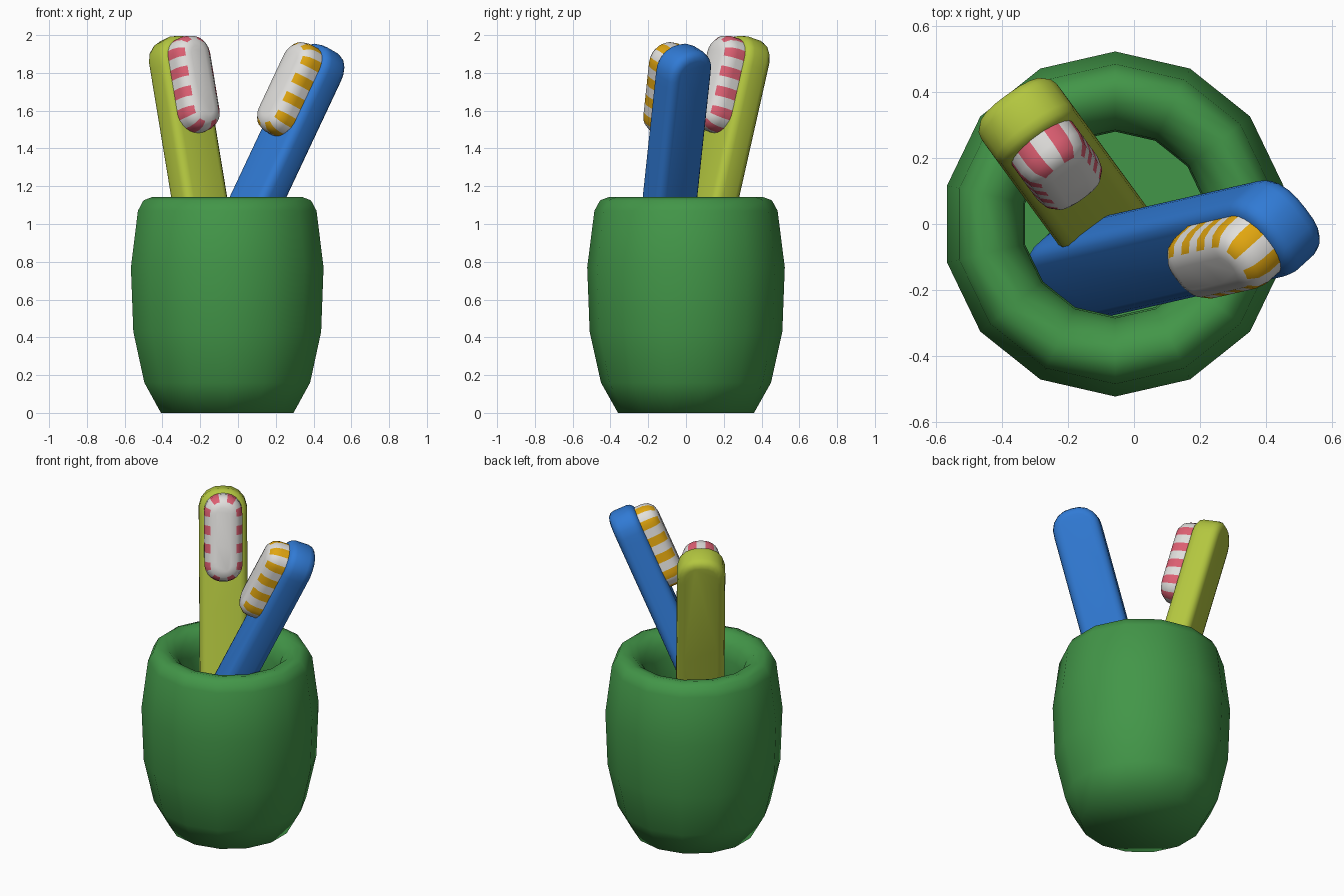
import bpy, bmesh, math
from mathutils import Vector, Matrix

if "Cube" in bpy.data.objects:
    bpy.data.objects.remove(bpy.data.objects["Cube"])


def material(name, rgb):
    m = bpy.data.materials.new(name)
    m.diffuse_color = (*rgb, 1)
    m.use_nodes = True
    m.node_tree.nodes["Principled BSDF"].inputs["Base Color"].default_value = m.diffuse_color
    return m


GREEN = material("green", (0.055, 0.305, 0.065))
BLUE = material("blue", (0.03, 0.195, 0.66))
LIME = material("lime", (0.45, 0.565, 0.05))
WHITE = material("white", (0.75, 0.74, 0.72))
RED = material("coral red", (0.73, 0.115, 0.17))
YELLOW = material("yellow", (0.75, 0.38, 0.005))


def build(name, rings, mats, matrix=Matrix(), rule=None):
    """Skin a stack of closed rings, cap both ends, colour side faces by rule(ring, index)."""
    bm = bmesh.new()
    rows = [[bm.verts.new(matrix @ Vector(p)) for p in ring] for ring in rings]
    n = len(rows[0])
    for j in range(len(rows) - 1):
        for i in range(n):
            k = (i + 1) % n
            f = bm.faces.new((rows[j][i], rows[j][k], rows[j + 1][k], rows[j + 1][i]))
            f.material_index = rule(j, i) if rule else 0
    bm.faces.new(rows[0])
    bm.faces.new(rows[-1])
    bmesh.ops.recalc_face_normals(bm, faces=bm.faces)
    me = bpy.data.meshes.new(name)
    bm.to_mesh(me)
    bm.free()
    for m in mats:
        me.materials.append(m)
    ob = bpy.data.objects.new(name, me)
    bpy.context.collection.objects.link(ob)
    bpy.ops.object.select_all(action='DESELECT')
    ob.select_set(True)
    bpy.context.view_layer.objects.active = ob
    bpy.ops.object.shade_smooth_by_angle(angle=math.radians(80))
    return ob


def outline(hw, hl, r, count):
    """Evenly spaced points and normals around a rounded rectangle, from the top centre."""
    a, b, arc = hw - r, hl - r, math.pi * r / 2
    q = a + arc + b
    pts = []
    for i in range(count):
        s = 4 * q * i / count
        quad = min(3, int(s / q + 1e-9))
        s = (s, 2 * q - s, s - 2 * q, 4 * q - s)[quad]
        sx, sy = ((1, 1), (1, -1), (-1, -1), (-1, 1))[quad]
        if s < a:
            p, nrm = (s, hl), (0, 1)
        elif s < a + arc:
            t = (s - a) / r
            nrm = (math.sin(t), math.cos(t))
            p = (a + r * nrm[0], b + r * nrm[1])
        else:
            p, nrm = (hw, b - (s - a - arc)), (1, 0)
        pts.append((sx * p[0], sy * p[1], sx * nrm[0], sy * nrm[1]))
    return pts


def pad_rings(hw, hl, r, count, profile):
    pts = outline(hw, hl, r, count)
    return [[(x - e * nx, y - e * ny, h) for x, y, nx, ny in pts] for e, h in profile]


def brush(name, base, slope, normal, z_low, z_tip, z_pad, body, stripe):
    d = Vector((slope[0], slope[1], 1)).normalized()
    n = Vector(normal)
    n = (n - n.dot(d) * d).normalized()
    w = d.cross(n)

    def axis(z):
        return Vector((base[0] + slope[0] * (z - 1.14), base[1] + slope[1] * (z - 1.14), z))

    def frame(p):
        return Matrix.Translation(p) @ Matrix((w, d, n)).transposed().to_4x4()

    # handle: long rounded bar with soft edges
    lo, hi = axis(z_low), axis(z_tip)
    ht, b = 0.085, 0.045
    arc = [math.radians(t) for t in (0, 30, 60, 90)]
    top = [(b * (1 - math.cos(t)), ht - b + b * math.sin(t)) for t in arc]
    prof = [(e, -h) for e, h in reversed(top)] + top
    build(name + "_handle", pad_rings(0.142, (hi - lo).length / 2, 0.125, 80, prof),
          [body], frame((lo + hi) / 2))

    # bristles: white rounded block, stripes only around the sides
    b, ht = 0.07, 0.08
    prof = [(0, -ht)] + [(b * (1 - math.cos(t)), ht - b + b * math.sin(t)) for t in arc]
    build(name + "_bristles", pad_rings(0.1125, 0.26, 0.105, 48, prof), [WHITE, stripe],
          frame(axis(z_pad) + n * 0.12),
          lambda j, i: 1 if j < 3 and i % 4 in (1, 2) else 0)


# cup: 14-sided lathe, outside, rim, then inside wall down to the floor
profile = [(0.36, 0), (0.45, 0.16), (0.51, 0.43), (0.523, 0.77), (0.485, 1.07),
           (0.455, 1.125), (0.41, 1.142), (0.36, 1.13), (0.31, 1.08), (0.285, 1.0),
           (0.28, 0.85), (0.28, 0.15)]
rings = [[(-0.057 + r * math.cos(math.pi / 2 + math.tau * i / 14),
           r * math.sin(math.pi / 2 + math.tau * i / 14), z) for i in range(14)]
         for r, z in profile]
build("cup", rings, [GREEN])

# two toothbrushes leaning in the cup
brush("lime_brush", (-0.205, 0.145), (-0.165, 0.225), (0.585, -0.81, 0.27),
      0.2, 1.985, 1.71, LIME, RED)
brush("blue_brush", (0.105, -0.085), (0.47, 0.107), (-0.685, -0.62, 0.387),
      0.42, 1.93, 1.67, BLUE, YELLOW)
